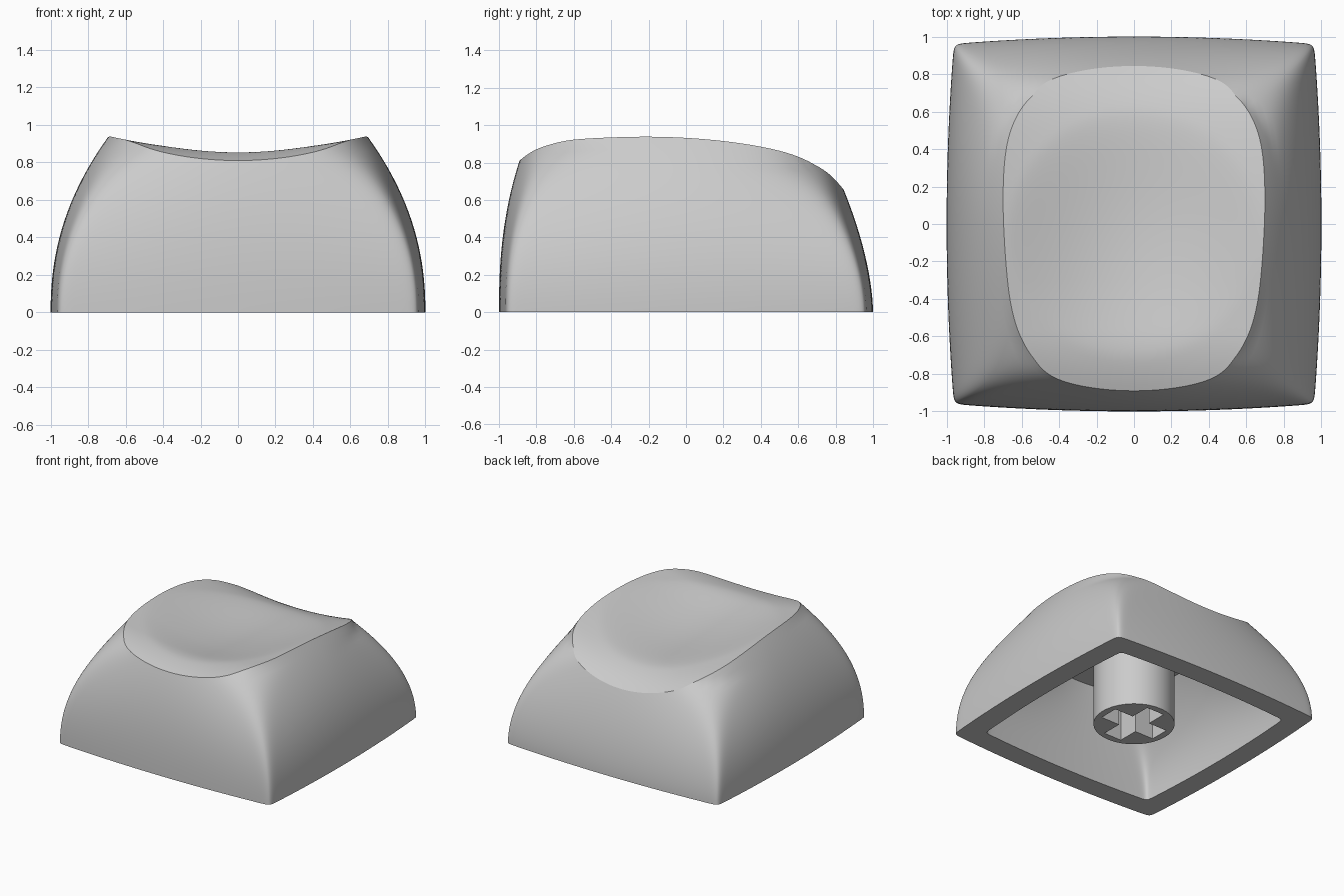
import bpy, bmesh, math

if "Cube" in bpy.data.objects:
    bpy.data.objects.remove(bpy.data.objects["Cube"], do_unlink=True)

COLS = 256
CEILING = 0.70
INSET = 0.825

plastic = bpy.data.materials.new("light_grey_plastic")
plastic.use_nodes = True
plastic.diffuse_color = (0.6, 0.6, 0.6, 1)
plastic.node_tree.nodes["Principled BSDF"].inputs["Base Color"].default_value = (0.6, 0.6, 0.6, 1)


def dish(x, y):
    """Height of the top surface: a saddle that curls down at both ends, with a bowl."""
    front = max(0, -0.58 - y) / 0.31
    slope = max(0, y + 0.3)
    back = max(0, y - 0.45) / 0.4
    bowl = max(0, 1 - (x / 0.68) ** 2 - ((y + 0.05) / 0.67) ** 2)
    saddle = 0.862 + 0.165 * x * x - 0.052 * front ** 2 - 0.11 * slope ** 2 - 0.067 * back ** 3
    return saddle - 0.075 * bowl ** 1.5


def column_angle(i):
    """Angles packed more closely around the four corners."""
    per_side = COLS // 4
    quadrant, step = divmod(i, per_side)
    p = 2 * step / per_side - 1
    return math.pi / 4 * (2 * quadrant + 1 + p * abs(p) ** 0.8)


def section(angle, z):
    """Point on the bulged, rounded-square wall at height z."""
    c, s = math.cos(angle), math.sin(angle)
    t = min(1, z / (0.79 if s > 0 else 0.9))
    n = 6 + 54 * (1 - t) ** 1.2
    bulge = 0.039 + 0.1 * t ** 2.3
    r = (abs(c) ** n + abs(s) ** n) ** (-1 / n)
    u, v = r * c, r * s
    half_x = 1 - 0.31 * (z / 0.94) ** 2.2
    back = 1 - 0.155 * (z / 0.65) ** 1.7
    front = 1 - 0.11 * (z / 0.81) ** 2.4
    half_y = back if v > 0 else front
    return u * (1 - bulge * v * v) * half_x, v * (1 - bulge * u * u) * half_y


def rim_height(angle):
    """Height where the wall meets the dish, by bisection."""
    low, high = 0.3, 1.1
    for _ in range(40):
        mid = (low + high) / 2
        if mid < dish(*section(angle, mid)):
            low = mid
        else:
            high = mid
    return low


def finish(bm, name):
    bmesh.ops.recalc_face_normals(bm, faces=bm.faces[:])
    mesh = bpy.data.meshes.new(name)
    bm.to_mesh(mesh)
    bm.free()
    obj = bpy.data.objects.new(name, mesh)
    bpy.context.collection.objects.link(obj)
    mesh.materials.append(plastic)
    bpy.ops.object.select_all(action="DESELECT")
    obj.select_set(True)
    bpy.context.view_layer.objects.active = obj
    bpy.ops.object.shade_smooth_by_angle(angle=math.radians(30))


def bridge(bm, a, b):
    for i in range(len(a)):
        j = (i + 1) % len(a)
        bm.faces.new((a[i], a[j], b[j], b[i]))


# Hollow cap: inner wall down, rim, outer wall up, dish in to the centre
angles = [column_angle(i) for i in range(COLS)]
tops = [rim_height(a) for a in angles]
edge = [section(a, z) for a, z in zip(angles, tops)]
rings = []
for k in range(16, -1, -1):
    f = k / 16
    inner = [section(a, f) for a in angles]
    rings.append([(INSET * x, INSET * y, CEILING * f) for x, y in inner])
for k in range(29):
    f = k / 28
    rings.append([(*section(a, z * f), z * f) for a, z in zip(angles, tops)])
for k in range(27, 0, -1):
    f = k / 28
    rings.append([(x * f, y * f, dish(x * f, y * f)) for x, y in edge])

bm = bmesh.new()
loops = [[bm.verts.new(p) for p in ring] for ring in rings]
for a, b in zip(loops, loops[1:]):
    bridge(bm, a, b)
bm.faces.new(loops[0])
centre = bm.verts.new((0, 0, dish(0, 0)))
for i in range(COLS):
    bm.faces.new((loops[-1][i], loops[-1][(i + 1) % COLS], centre))
finish(bm, "cap_shell")

# Round stem with a cross-shaped socket
LONG, SHORT, RADIUS, BOTTOM, SOCKET = 0.25, 0.08, 0.305, 0.02, 0.45
circle = [(RADIUS * math.cos(math.tau * i / 64), RADIUS * math.sin(math.tau * i / 64)) for i in range(64)]
cross = []
for q in range(4):
    c, s = round(math.cos(q * math.pi / 2)), round(math.sin(q * math.pi / 2))
    for x, y in ((LONG, -SHORT), (LONG, SHORT), (SHORT, SHORT)):
        cross.append((x * c - y * s, x * s + y * c))

bm = bmesh.new()
walls = []
for outline, top in ((circle, CEILING + 0.02), (cross, SOCKET)):
    low = [bm.verts.new((x, y, BOTTOM)) for x, y in outline]
    high = [bm.verts.new((x, y, top)) for x, y in outline]
    bridge(bm, low, high)
    bm.faces.new(high)
    walls.append(low)
border = [bm.edges.get((w[i - 1], w[i])) for w in walls for i in range(len(w))]
bmesh.ops.triangle_fill(bm, edges=border, use_beauty=True, normal=(0, 0, -1))
finish(bm, "stem")
